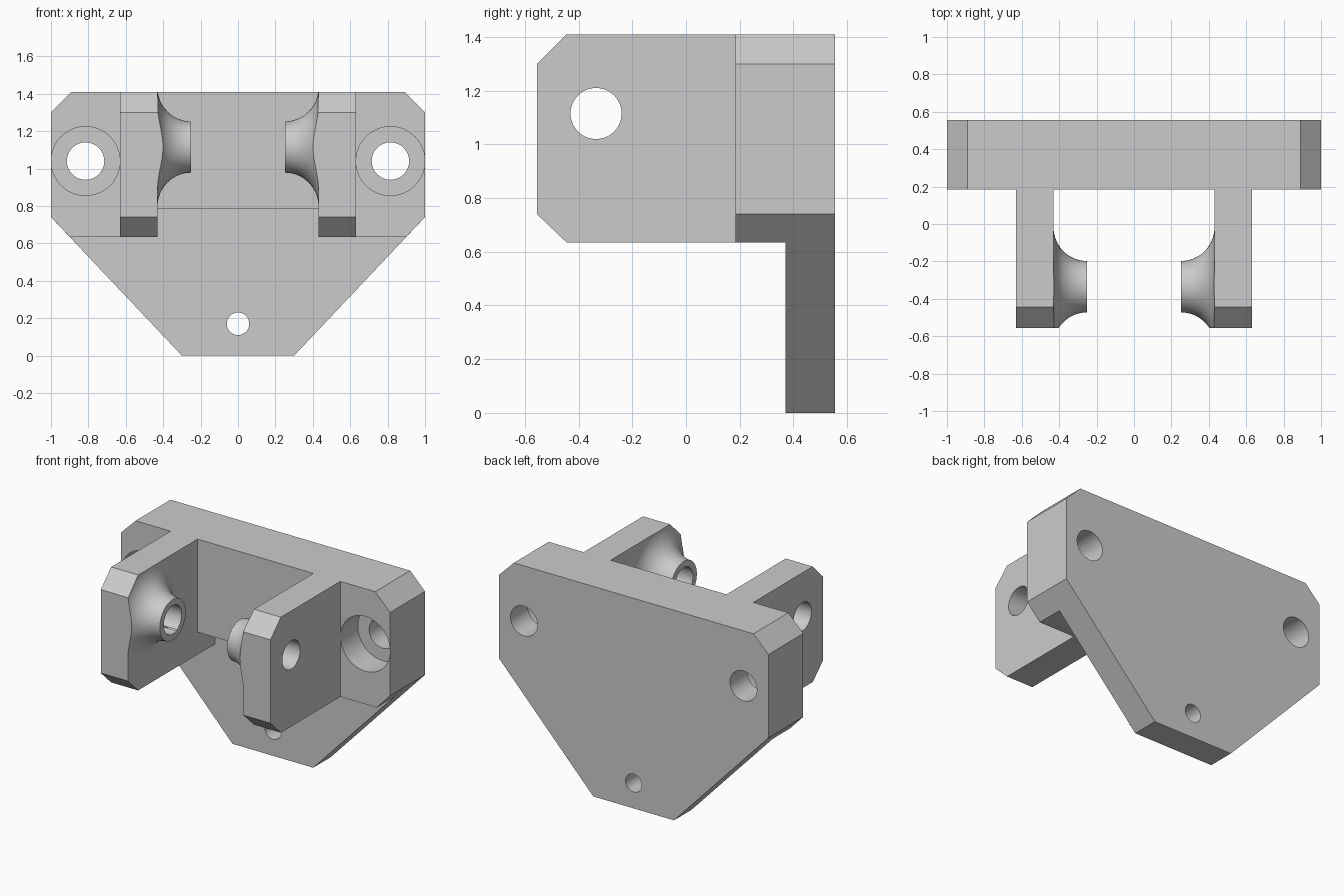
import bpy, bmesh, math
from mathutils import Vector, Matrix

cube = bpy.data.objects.get("Cube")
if cube:
    bpy.data.objects.remove(cube, do_unlink=True)

grey = bpy.data.materials.new("light grey")
grey.use_nodes = True
colour = (0.6, 0.6, 0.6, 1)
grey.diffuse_color = colour
grey.node_tree.nodes["Principled BSDF"].inputs["Base Color"].default_value = colour


def finish(bm, name):
    """Turn a bmesh into an object with consistent normals."""
    bmesh.ops.remove_doubles(bm, verts=bm.verts, dist=1e-5)
    bmesh.ops.recalc_face_normals(bm, faces=bm.faces)
    mesh = bpy.data.meshes.new(name)
    bm.to_mesh(mesh)
    bm.free()
    mesh.materials.append(grey)
    obj = bpy.data.objects.new(name, mesh)
    bpy.context.collection.objects.link(obj)
    return obj


def prism(name, points, start, end, axis):
    """Extrude a profile along x (points are y, z) or y (points are x, z)."""
    bm = bmesh.new()
    if axis == "x":
        verts = [bm.verts.new((start, a, b)) for a, b in points]
    else:
        verts = [bm.verts.new((a, start, b)) for a, b in points]
    face = bm.faces.new(verts)
    out = bmesh.ops.extrude_face_region(bm, geom=[face])
    move = Vector((end - start, 0, 0) if axis == "x" else (0, end - start, 0))
    bmesh.ops.translate(bm, vec=move, verts=[v for v in out["geom"] if isinstance(v, bmesh.types.BMVert)])
    return finish(bm, name)


def rod(name, radius, centre, length, axis):
    """Cylinder along the given axis, used for drilling."""
    bm = bmesh.new()
    turn = Matrix.Rotation(math.pi / 2, 4, "Y" if axis == "x" else "X")
    bmesh.ops.create_cone(bm, cap_ends=True, segments=64, radius1=radius, radius2=radius,
                          depth=length, matrix=Matrix.Translation(centre) @ turn)
    obj = finish(bm, name)
    obj.hide_render = True
    return obj


def combine(target, tool, operation):
    """Apply an exact boolean and remove the tool."""
    mod = target.modifiers.new("bool", "BOOLEAN")
    mod.operation, mod.solver, mod.object = operation, "EXACT", tool
    bpy.context.view_layer.objects.active = target
    bpy.ops.object.modifier_apply(modifier=mod.name)
    bpy.data.objects.remove(tool, do_unlink=True)


def mirrored(half):
    """Complete a right-hand outline with its reflection."""
    return half + [(-x, z) for x, z in reversed(half)]


TOP, LEDGE, BACK, FRONT = 1.41, 0.635, 0.555, -0.555
PIVOT_Y, PIVOT_Z = -0.335, 1.115

# Tapered back plate and thicker upper block with a central notch
shoulder = [(1, 0.74), (1, 1.30), (0.89, TOP)]
bracket = prism("mounting_bracket", mirrored([(0.3, 0)] + shoulder), 0.37, BACK, "y")
block = prism("upper_block", mirrored([(0.43, 0.785), (0.43, LEDGE), (0.9, LEDGE)] + shoulder),
              0.185, 0.37, "y")
combine(bracket, block, "UNION")

# Chamfered arms with flared bosses on their inner faces
arm_outline = [(0.185, LEDGE), (-0.445, LEDGE), (FRONT, 0.74),
               (FRONT, 1.30), (-0.445, TOP), (0.185, TOP)]
FLARE, TIP = 0.18, 0.137
for side, label in ((1, "left"), (-1, "right")):
    arm = prism(label + "_arm", arm_outline, side * 0.43, side * 0.63, "x")

    bm = bmesh.new()
    angles = [math.pi / 2 * i / 16 for i in range(17)]
    outline = [(0.25, 0)]
    outline += [(0.25 + FLARE * math.sin(t), TIP + FLARE * (1 - math.cos(t))) for t in angles]
    outline += [(0.5, TIP + FLARE), (0.5, 0)]
    verts = [bm.verts.new((side * x, PIVOT_Y, PIVOT_Z + r)) for x, r in outline]
    edges = [bm.edges.new(pair) for pair in zip(verts, verts[1:])]
    bmesh.ops.spin(bm, geom=verts + edges, cent=(0, PIVOT_Y, PIVOT_Z), axis=(1, 0, 0),
                   angle=math.tau, steps=64, use_merge=True)
    boss = finish(bm, label + "_boss")

    # Trim the flare to the arm outline
    trim = prism("boss_trim", arm_outline, side * 0.2, side * 0.55, "x")
    combine(boss, trim, "INTERSECT")
    combine(arm, boss, "UNION")
    combine(bracket, arm, "UNION")

    # Counterbored screw hole
    combine(bracket, rod("screw_hole", 0.1, (side * 0.815, 0.4, 1.04), 1, "y"), "DIFFERENCE")
    combine(bracket, rod("counterbore", 0.184, (side * 0.815, 0.17, 1.04), 0.4, "y"), "DIFFERENCE")

# Pivot hole through both arms, and the small lower hole
combine(bracket, rod("pivot_hole", 0.095, (0, PIVOT_Y, PIVOT_Z), 3, "x"), "DIFFERENCE")
combine(bracket, rod("lower_hole", 0.06, (0, 0.45, 0.17), 0.5, "y"), "DIFFERENCE")

bpy.ops.object.select_all(action="DESELECT")
bracket.select_set(True)
bpy.context.view_layer.objects.active = bracket
bpy.ops.object.shade_smooth_by_angle(angle=math.radians(30))
